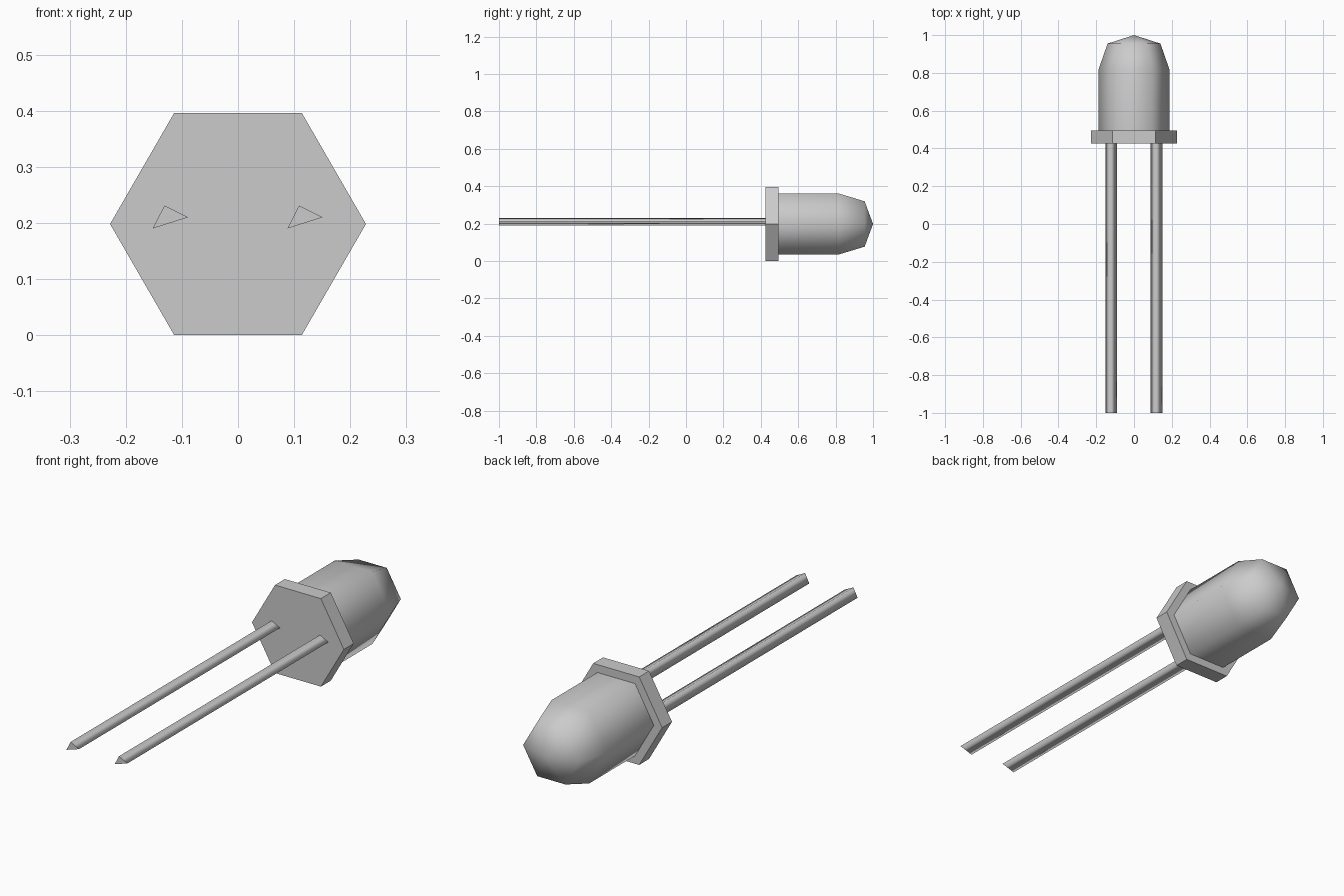
import bpy
import bmesh
from math import cos, sin, pi

cube = bpy.data.objects.get("Cube")
if cube:
    bpy.data.objects.remove(cube, do_unlink=True)

grey = bpy.data.materials.new("plain grey")
grey.use_nodes = True
colour = (0.6, 0.6, 0.6, 1)
grey.diffuse_color = colour
grey.node_tree.nodes["Principled BSDF"].inputs["Base Color"].default_value = colour

AXIS_Z = 0.198


def hexagon(radius):
    return [(radius * cos(i * pi / 3), AXIS_Z + radius * sin(i * pi / 3)) for i in range(6)]


def loft(name, sections, tip=None, smooth=True):
    """Skin (y, outline) sections along y, closed by flat caps or a pointed tip."""
    bm = bmesh.new()
    rings = [[bm.verts.new((x, y, z)) for x, z in outline] for y, outline in sections]
    caps = [bm.faces.new(rings[0])]
    n = len(rings[0])
    for a, b in zip(rings, rings[1:]):
        for i in range(n):
            j = (i + 1) % n
            bm.faces.new((a[i], a[j], b[j], b[i]))
    last = rings[-1]
    if tip:
        point = bm.verts.new(tip)
        for i in range(n):
            bm.faces.new((last[i], last[(i + 1) % n], point))
    else:
        caps.append(bm.faces.new(last))
    for face in bm.faces:
        face.smooth = smooth and face not in caps
    bmesh.ops.recalc_face_normals(bm, faces=bm.faces[:])
    mesh = bpy.data.meshes.new(name)
    bm.to_mesh(mesh)
    bm.free()
    mesh.materials.append(grey)
    obj = bpy.data.objects.new(name, mesh)
    bpy.context.collection.objects.link(obj)
    return obj


# Hexagonal rim with flat sides
loft("rim", [(0.425, hexagon(0.228)), (0.495, hexagon(0.228))], smooth=False)

# Bulb body and its pointed dome
loft("bulb", [(0.49, hexagon(0.187)), (0.82, hexagon(0.187)), (0.955, hexagon(0.14))],
     tip=(0, 1, AXIS_Z))

# Two three-sided wire leads
for name, x in (("right_lead", -0.12), ("left_lead", 0.12)):
    outline = [(x - 0.032, 0.19), (x + 0.031, 0.21), (x - 0.011, 0.231)]
    loft(name, [(-1, outline), (0.43, outline)])
